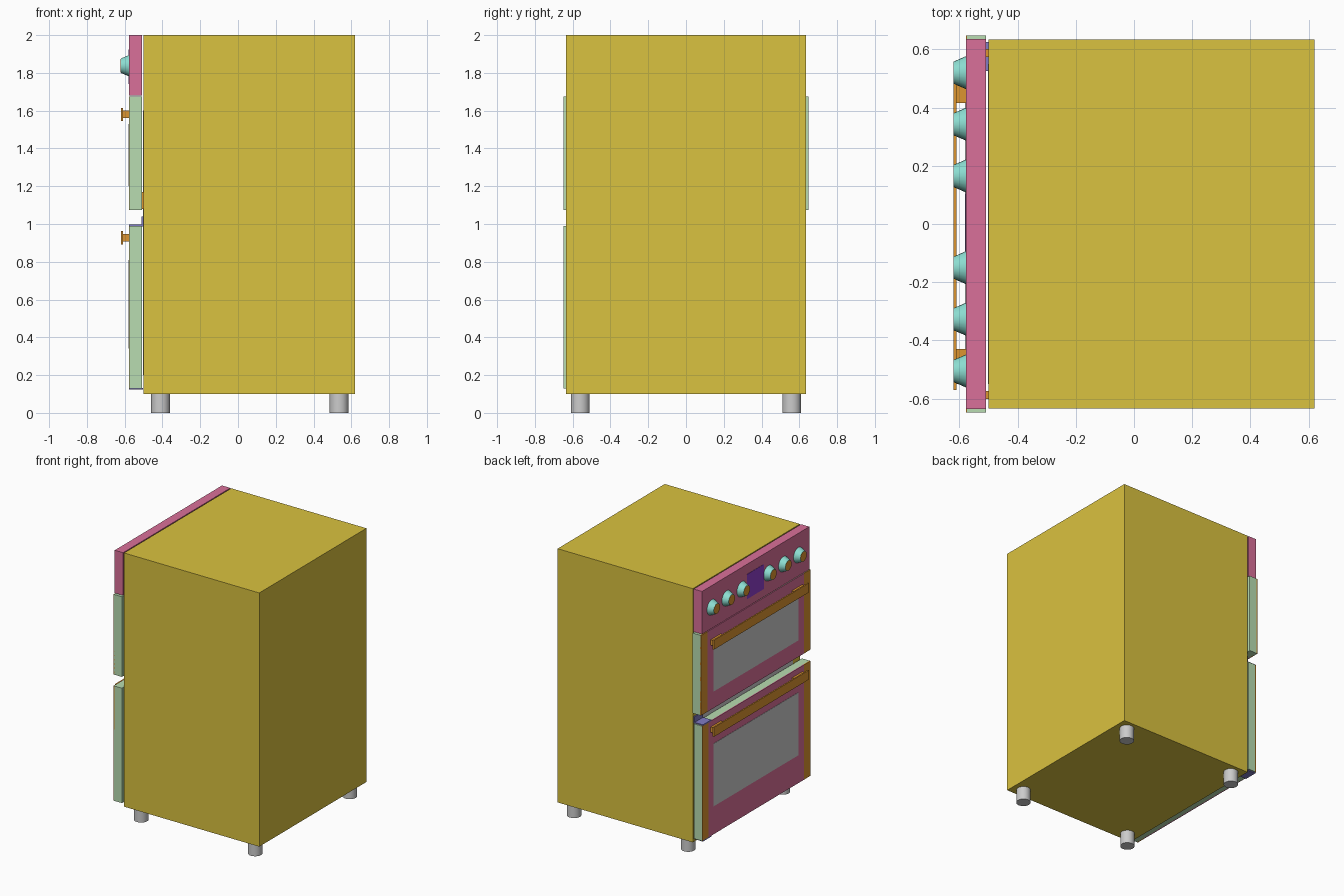
import bpy, math

if "Cube" in bpy.data.objects:
    bpy.data.objects.remove(bpy.data.objects["Cube"])

COLOURS = {
    "ochre": (0.70, 0.54, 0.05, 1), "crimson": (0.70, 0.16, 0.32, 1),
    "green": (0.48, 0.72, 0.44, 1), "orange": (0.72, 0.30, 0.03, 1),
    "teal": (0.27, 0.75, 0.66, 1), "navy": (0.22, 0.20, 0.55, 1),
    "violet": (0.28, 0.05, 0.60, 1),
}
MATS = {}
for key, col in COLOURS.items():
    MATS[key] = bpy.data.materials.new(key)
    MATS[key].diffuse_color = col


def paint(ob, name, mat):
    ob.name = name
    if mat:
        ob.data.materials.append(MATS[mat])
    return ob


def box(name, x, y, z, mat=None):
    """Box from (min, max) pairs."""
    bpy.ops.mesh.primitive_cube_add(size=1)
    ob = bpy.context.object
    for v in ob.data.vertices:
        v.co = [r[0] if c < 0 else r[1] for c, r in zip(v.co, (x, y, z))]
    return paint(ob, name, mat)


def cone(name, r1, r2, depth, loc, rot=(0, 0, 0), mat=None, sides=24):
    bpy.ops.mesh.primitive_cone_add(vertices=sides, radius1=r1, radius2=r2,
                                    depth=depth, location=loc, rotation=rot)
    bpy.ops.object.shade_smooth_by_angle(angle=math.radians(30))
    return paint(bpy.context.object, name, mat)


# Cabinet body, with a grey face plate between the doors
box("body", (-0.50, 0.62), (-0.634, 0.634), (0.10, 2.0), "ochre")
box("face_plate", (-0.502, -0.495), (-0.55, 0.55), (0.20, 1.60))

# Feet
for x in (-0.41, 0.535):
    for y in (-0.56, 0.56):
        cone("foot", 0.05, 0.05, 0.11, (x, y, 0.055))

# Control panel with display
box("control_panel", (-0.577, -0.508), (-0.635, 0.635), (1.68, 2.0), "crimson")
box("display", (-0.579, -0.57), (-0.095, 0.105), (1.74, 1.925), "violet")

# Knobs: teal skirts with orange caps, pointing forward (-x)
for y in (0.52, 0.343, 0.165, -0.15, -0.327, -0.505):
    turn = (0, -math.pi / 2, 0)
    cone("knob", 0.058, 0.038, 0.046, (-0.597, y, 1.838), turn, "teal")
    cone("knob_cap", 0.036, 0.036, 0.004, (-0.619, y, 1.838), turn, "orange")


def door(name, y, z, glass_z, handle_z):
    """Frame, side strips, front panel, window and bar handle."""
    box(name + "_frame", (-0.574, -0.508), y, z, "green")
    strip = 0.075
    box(name + "_panel", (-0.578, -0.57), (y[0] + strip, y[1] - strip), z, "crimson")
    for a in (y[0], y[1] - strip):
        box(name + "_side_strip", (-0.578, -0.57), (a, a + strip), z, "orange")
    box(name + "_glass", (-0.58, -0.57), (-0.50, 0.50), glass_z)
    box(name + "_handle_bar", (-0.62, -0.61), (-0.57, 0.555),
        (handle_z - 0.035, handle_z + 0.035), "orange")
    for a in (-0.49, 0.475):
        box(name + "_handle_post", (-0.612, -0.57), (a - 0.06, a + 0.06),
            (handle_z - 0.02, handle_z + 0.02), "orange")


door("upper_door", (-0.648, 0.648), (1.075, 1.675), (1.20, 1.53), 1.58)
door("lower_door", (-0.648, 0.633), (0.13, 0.99), (0.34, 0.81), 0.927)

# Hinge tabs behind the upper door
for y in (-0.588, 0.588):
    box("hinge_tab", (-0.512, -0.498), (y - 0.014, y + 0.014), (1.08, 1.17), "orange")

# Hinge bracket plates on the lower door
box("hinge_bracket_top", (-0.578, -0.502), (0.525, 0.625), (0.988, 0.998), "navy")
box("hinge_bracket_upright", (-0.51, -0.50), (0.525, 0.625), (0.99, 1.04), "navy")
box("hinge_bracket_bottom", (-0.578, -0.502), (0.525, 0.625), (0.123, 0.132), "navy")

for m in bpy.data.materials:
    if m.users and not m.is_grease_pencil:
        m.use_nodes = True
        m.node_tree.nodes["Principled BSDF"].inputs["Base Color"].default_value = m.diffuse_color
